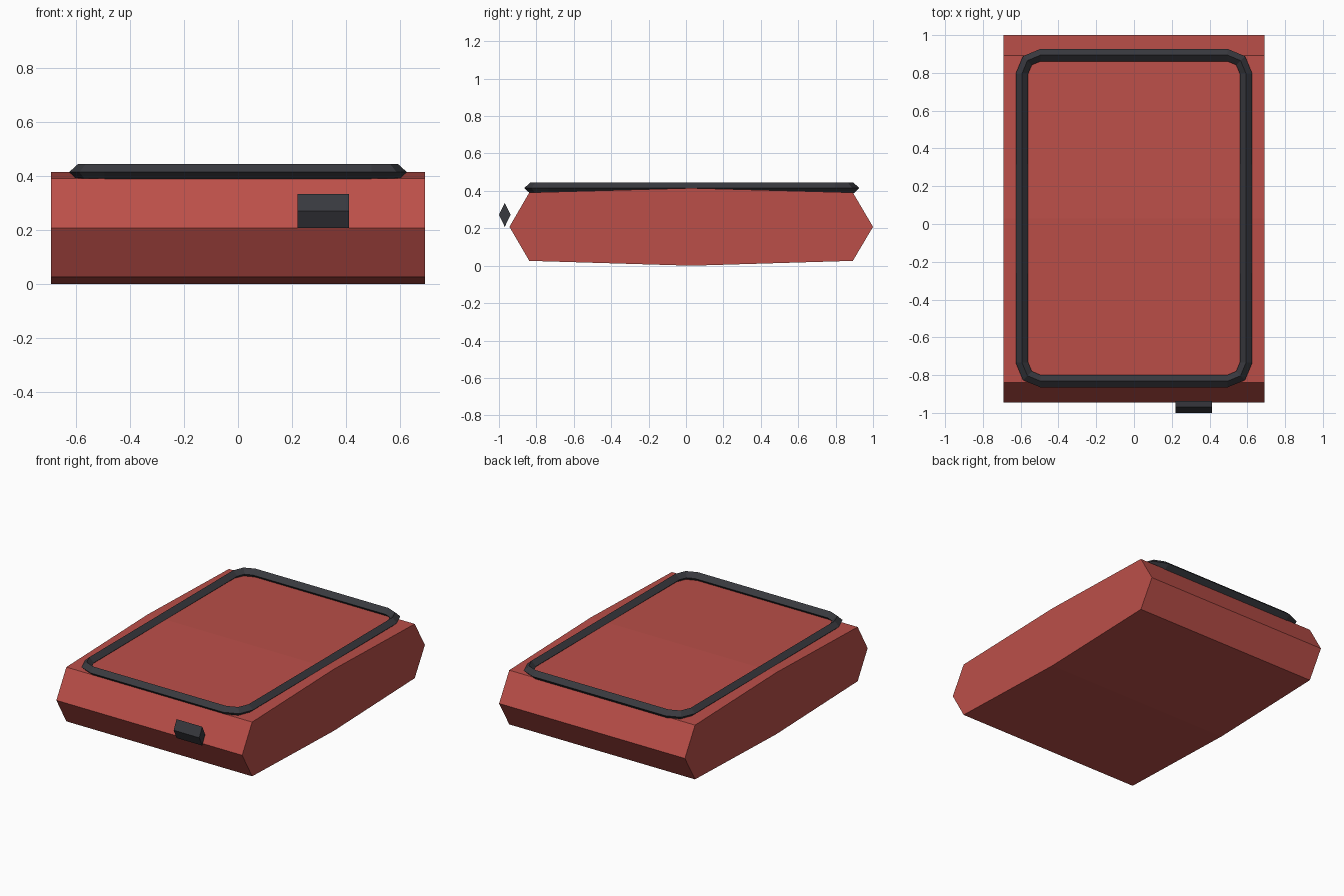
import bpy
import math

if "Cube" in bpy.data.objects:
    bpy.data.objects.remove(bpy.data.objects["Cube"])


def material(name, rgb):
    m = bpy.data.materials.new(name)
    m.diffuse_color = (*rgb, 1.0)
    m.use_nodes = True
    m.node_tree.nodes["Principled BSDF"].inputs["Base Color"].default_value = m.diffuse_color
    return m


red = material("brick red", (0.50, 0.078, 0.066))
dark = material("charcoal", (0.040, 0.041, 0.049))


def add_object(name, verts, faces, mat):
    mesh = bpy.data.meshes.new(name)
    mesh.from_pydata(verts, [], faces)
    mesh.materials.append(mat)
    obj = bpy.data.objects.new(name, mesh)
    bpy.context.collection.objects.link(obj)
    return obj


def prism(name, profile, x0, x1, mat):
    """Extrude a counter-clockwise (y, z) profile along x."""
    n = len(profile)
    verts = [(x, y, z) for x in (x0, x1) for y, z in profile]
    faces = [tuple(reversed(range(n))), tuple(range(n, 2 * n))]
    faces += [(i, (i + 1) % n, n + (i + 1) % n, n + i) for i in range(n)]
    return add_object(name, verts, faces, mat)


# Case body: wedge-ended slab, slightly bowed on top and bottom
prism("case_body", [(-0.944, 0.208), (-0.838, 0.026), (0.028, 0.0), (0.892, 0.026),
                    (1.0, 0.208), (0.892, 0.391), (0.028, 0.415), (-0.838, 0.391)],
      -0.692, 0.692, red)

# Front latch: diamond-section bar
prism("front_latch", [(-1.0, 0.272), (-0.969, 0.208), (-0.938, 0.272), (-0.969, 0.335)],
      0.221, 0.412, dark)

# Rim: diamond section swept round a rounded rectangle
corner_x, corner_y, mid_y, radius = 0.495, 0.765, 0.031, 0.098
half_w, half_h, rim_z = 0.033, 0.030, 0.415
section = [(half_w, 0), (0, half_h), (-half_w, 0), (0, -half_h)]
verts = []
for k, (sx, sy) in enumerate([(1, 1), (-1, 1), (-1, -1), (1, -1)]):
    for step in range(3):
        a = math.radians(90 * k + 45 * step)
        for dr, dz in section:
            r = radius + dr
            verts.append((sx * corner_x + r * math.cos(a),
                          mid_y + sy * corner_y + r * math.sin(a), rim_z + dz))
count = 12
faces = []
for i in range(count):
    j = (i + 1) % count
    for s in range(4):
        t = (s + 1) % 4
        faces.append((i * 4 + s, j * 4 + s, j * 4 + t, i * 4 + t))
add_object("top_rim", verts, faces, dark)
